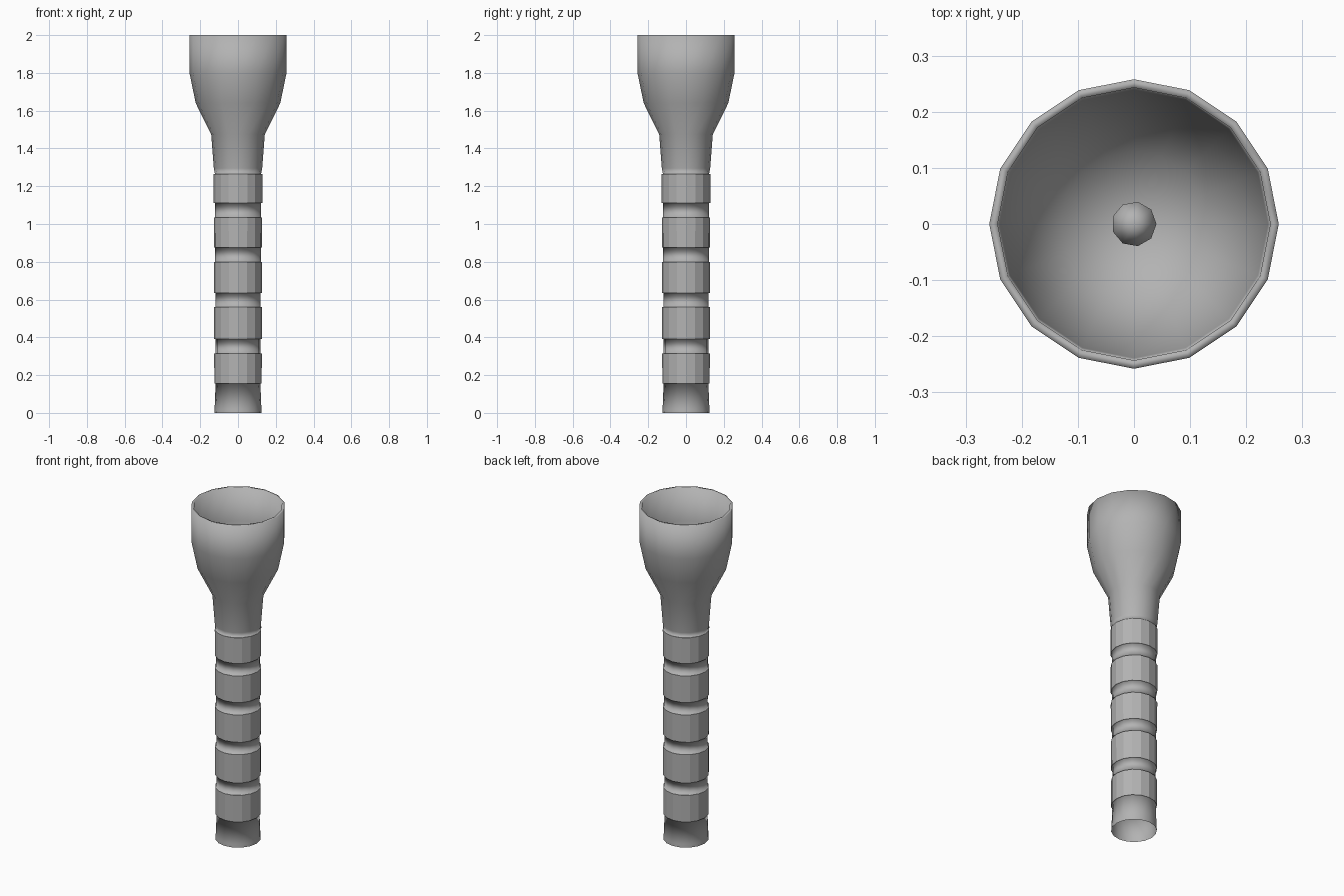
import bpy, math

if "Cube" in bpy.data.objects:
    bpy.data.objects.remove(bpy.data.objects["Cube"])

# Mid grey finish
grey = bpy.data.materials.new("mid_grey")
grey.diffuse_color = (0.45, 0.45, 0.45, 1)
grey.use_nodes = True
grey.node_tree.nodes["Principled BSDF"].inputs["Base Color"].default_value = grey.diffuse_color

def lathe(name, profile, sides, flat=lambda z: False):
    """Revolve (radius, z) points; radius 0 collapses to a pole."""
    verts, rings, faces, smooth = [], [], [], []
    for r, z in profile:
        start = len(verts)
        n = 1 if r == 0 else sides
        for i in range(n):
            a = 2 * math.pi * i / sides
            verts.append((r * math.cos(a), r * math.sin(a), z))
        rings.append([start + i % n for i in range(sides)])
    for k in range(len(rings) - 1):
        lo, hi = rings[k], rings[k + 1]
        mid = (profile[k][1] + profile[k + 1][1]) / 2
        for i in range(sides):
            j = (i + 1) % sides
            faces.append(list(dict.fromkeys((lo[i], lo[j], hi[j], hi[i]))))
            smooth.append(not flat(mid))
    me = bpy.data.meshes.new(name)
    me.from_pydata(verts, [], faces)
    me.polygons.foreach_set("use_smooth", smooth)
    me.materials.append(grey)
    ob = bpy.data.objects.new(name, me)
    bpy.context.collection.objects.link(ob)
    return ob

# Handle: open tube with faceted grip bands and smooth shallow grooves
bands = [(0.155, 0.315), (0.39, 0.56), (0.635, 0.80), (0.875, 1.035), (1.11, 1.265)]
depth = 0.007
body = [(0.125, 0), (0.124, 0.02)]
for a, b in bands:
    r0, r1 = (0.125 + 0.004 * z / 1.3 for z in (a, b))
    body += [(r0 - depth, a), (r0, a), (r1, b), (r1 - depth, b)]

# Flared head, rim and reflector bowl
body += [(0.128, 1.295), (0.142, 1.475), (0.224, 1.64), (0.257, 1.80), (0.258, 2.0),
         (0.243, 2.0), (0.239, 1.80), (0.205, 1.65), (0.13, 1.50), (0, 1.46)]
lathe("torch_body", body, 16, flat=lambda z: any(a < z < b for a, b in bands))

# Bulb in the middle of the bowl
lathe("bulb", [(0, 1.45), (0.03, 1.46), (0.04, 1.52), (0.04, 1.56), (0, 1.62)], 9)
